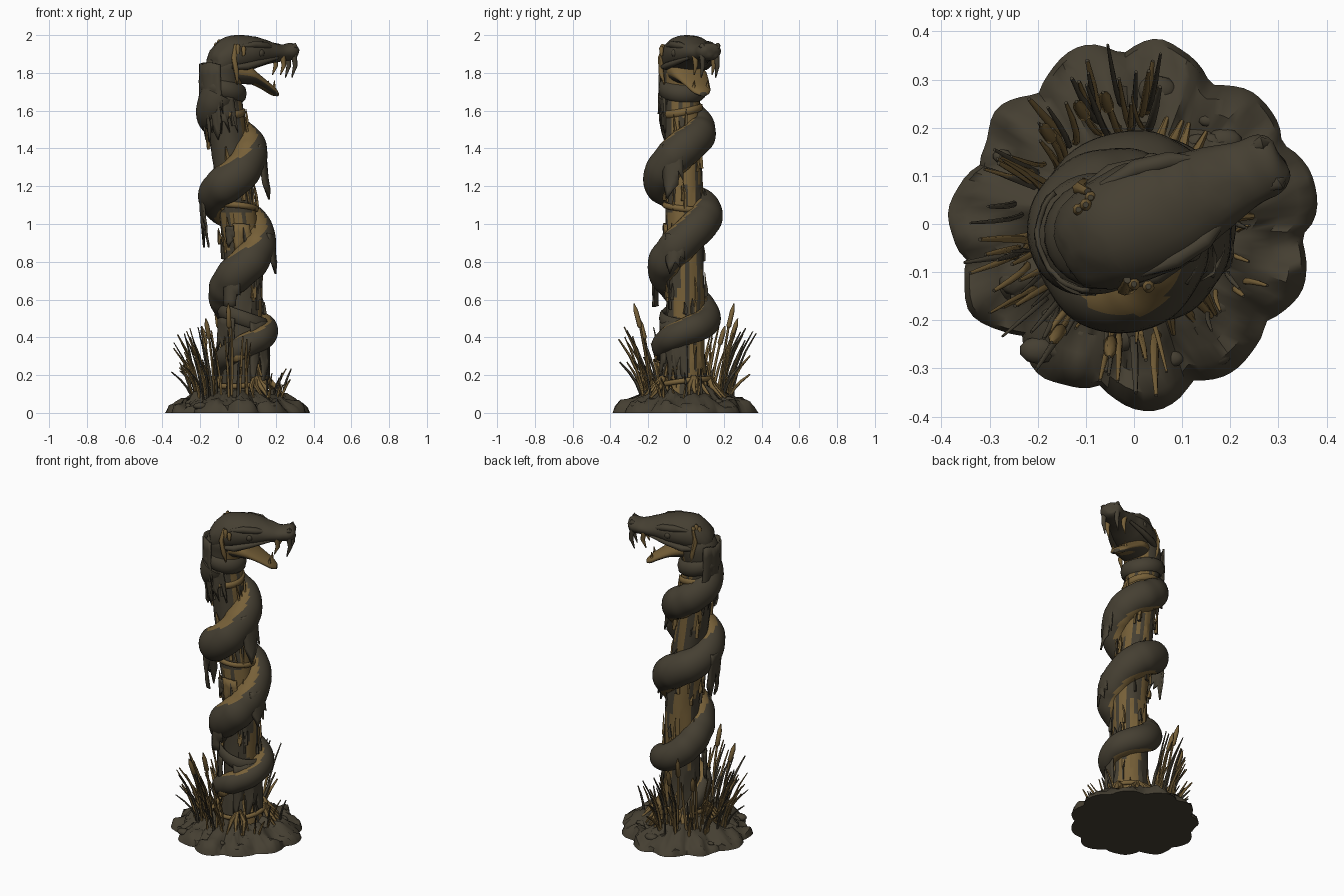
import bpy, bmesh, math, random
from mathutils import Vector, noise

if "Cube" in bpy.data.objects:
    bpy.data.objects.remove(bpy.data.objects["Cube"])

random.seed(7)
R = random.uniform


def mat(name, c):
    m = bpy.data.materials.new(name)
    m.diffuse_color = (*c, 1)
    m.use_nodes = True
    m.node_tree.nodes["Principled BSDF"].inputs["Base Color"].default_value = m.diffuse_color
    return m


DARK = mat("dark olive brown", (0.060, 0.050, 0.032))
OCHRE = mat("ochre brown", (0.185, 0.118, 0.040))
Z = Vector((0, 0, 1))


def finish(bm, name, mats, angle=40):
    bmesh.ops.recalc_face_normals(bm, faces=bm.faces)
    me = bpy.data.meshes.new(name)
    bm.to_mesh(me)
    bm.free()
    ob = bpy.data.objects.new(name, me)
    bpy.context.collection.objects.link(ob)
    for m in mats:
        me.materials.append(m)
    me.shade_smooth()
    me.set_sharp_from_angle(angle=math.radians(angle))
    return ob


def loft(bm, secs, n=8, rule=None):
    """Skin elliptical sections (centre, axis u, axis v); rule(i, angle) gives the material."""
    rings = [[bm.verts.new(c + u * math.cos(2 * math.pi * k / n) + v * math.sin(2 * math.pi * k / n))
              for k in range(n)] for c, u, v in secs]
    for i in range(len(rings) - 1):
        for k in range(n):
            f = bm.faces.new((rings[i][k], rings[i][(k + 1) % n], rings[i + 1][(k + 1) % n], rings[i + 1][k]))
            if rule:
                f.material_index = rule(i, 2 * math.pi * (k + .5) / n)
    bm.faces.new(rings[0])
    bm.faces.new(rings[-1])


def tube(bm, pts, radii, n=6, idx=0):
    secs = []
    for i, p in enumerate(pts):
        t = (pts[min(i + 1, len(pts) - 1)] - pts[max(i - 1, 0)]).normalized()
        u = t.cross(Vector((.31, .9, .2))).normalized()
        secs.append((p, u * radii[i], t.cross(u) * radii[i]))
    loft(bm, secs, n, lambda i, a: idx)


def keyed(keys, s):
    """Catmull-Rom through key tuples."""
    i = min(int(s), len(keys) - 2)
    t = s - i
    a, b, c, d = (keys[max(0, min(len(keys) - 1, j))] for j in (i - 1, i, i + 1, i + 2))
    return [.5 * (2 * q + (r - p) * t + (2 * p - 5 * q + 4 * r - w) * t * t + (3 * q - p - 3 * r + w) * t ** 3)
            for p, q, r, w in zip(a, b, c, d)]


def axis(z):
    k = max(0, min(1, (z - .8) / .9))
    return Vector((.028 - .108 * k, -.005 - .015 * k, z))


def polar(deg, r, z):
    a = math.radians(deg)
    return axis(z) + Vector((math.cos(a) * r, math.sin(a) * r, 0))


# Lobed mud mound
bm = bmesh.new()
N, prof = 120, [(.25, .13), (.4, .115), (.55, .098), (.68, .082), (.8, .062), (.9, .045), (.97, .026), (1, 0)]
rings = []
for t, h in prof:
    ring = []
    for k in range(N):
        a = 2 * math.pi * k / N
        rim = .342 + .034 * abs(math.sin(5.5 * a + .4)) ** .7 + .012 * math.sin(4 * a + 1) + .016 * noise.noise((4 * math.cos(a), 4 * math.sin(a), 4))
        x, y = math.cos(a) * rim * t, math.sin(a) * rim * t
        hz = h + (.045 * noise.noise((x * 13, y * 13, 1)) + .025 * noise.noise((x * 32, y * 32, 2)) if h else 0)
        ring.append(bm.verts.new((x, y, max(hz, .006) if h else 0)))
    rings.append(ring)
for p, q in zip(rings, rings[1:]):
    for k in range(N):
        bm.faces.new((p[k], p[(k + 1) % N], q[(k + 1) % N], q[k]))
bm.faces.new(rings[0])
bm.faces.new(rings[-1])
finish(bm, "mud_mound", [DARK], 50)

# Pebbles and clods
bm = bmesh.new()
for i in range(30):
    a, r, s = R(0, 6.28), R(.2, .33), R(.012, .032)
    g = bmesh.ops.create_icosphere(bm, subdivisions=2, radius=s)
    for v in g["verts"]:
        v.co = Vector((v.co.x * 1.4, v.co.y, v.co.z * .7)) + Vector((math.cos(a) * r, math.sin(a) * r, .125 - .27 * r))
finish(bm, "clods", [DARK])

# Rotten wooden post, dark on the front and left, pale on the back and right
bm = bmesh.new()
secs = []
for i in range(35):
    z = .06 + i * .05
    r = .105 + .04 * max(0, 1 - z / .3) - .012 * z / 1.7
    secs.append((axis(z), Vector((r, 0, 0)), Vector((0, r, 0))))
def post_rule(i, a):
    front = math.cos(a - math.radians(235)) > .1
    streak = noise.noise((i * .12, math.cos(a) * 3, math.sin(a) * 3)) > .12
    return 0 if (front and not 15 < i < 20) or streak else 1
loft(bm, secs, 28, post_rule)
for v in bm.verts:
    c = axis(v.co.z)
    v.co = c + (v.co - c) * (1 + .1 * noise.noise((v.co.x * 40, v.co.y * 40, v.co.z * 3)))
finish(bm, "wooden_post", [DARK, OCHRE], 25)

# Splintered staves around the post
bm = bmesh.new()
for i in range(80):
    z0 = random.choice((.12, .2, .55, .62, .82, .88, 1.1, 1.3, 1.42, 1.55)) + R(-.03, .03)
    d, h, w = R(0, 360), R(.06, .15), R(.007, .014)
    pts = [polar(d + R(-3, 3) * j, .106 + (.03 if z0 < .2 else 0) * (1 - j / 2) + R(0, .008), z0 + h * j / 2) for j in range(3)]
    tube(bm, pts, [w, w * .9, w * .2], 4, 0 if R(0, 1) < .3 else 1)
finish(bm, "splintered_staves", [DARK, OCHRE], 30)

# Coiled snake body: angle, height, coil radius, thickness
keys = [(-970, .12, .15, .02), (-900, .25, .12, .045), (-810, .35, .118, .058), (-720, .43, .118, .066),
        (-630, .5, .115, .075), (-540, .63, .1, .085), (-450, .77, .108, .09), (-360, .92, .098, .09),
        (-270, 1.05, .112, .09), (-180, 1.14, .11, .088), (-90, 1.24, .122, .094), (0, 1.4, .105, .09),
        (90, 1.5, .09, .085), (180, 1.6, .07, .085), (240, 1.69, .045, .09)]
M = 240
data = [keyed(keys, (len(keys) - 1) * i / M) for i in range(M + 1)]
pts = [polar(d, r, z) for d, z, r, w in data]
secs = []
for i, p in enumerate(pts):
    t = (pts[min(i + 1, M)] - pts[max(i - 1, 0)]).normalized()
    inward = axis(p.z) - p
    inward = (inward - t * inward.dot(t)).normalized()
    w = data[i][3] * (1 + .06 * noise.noise(p * 18))
    secs.append((p, inward * w, t.cross(inward) * w * 1.08))
# pale belly shows on top at the front right and underneath at the back right
def belly(i, a):
    a, az = math.degrees(a), data[i][0]
    top = 96 + 30 * math.cos(math.radians(az + 50))
    low = 268 - 20 * math.cos(math.radians(az - 45))
    return 1 if a < top or a > low else 0
bm = bmesh.new()
loft(bm, secs, 36, belly)
finish(bm, "snake_body", [DARK, OCHRE], 60)

# Head frame: u forward, s sideways
HA = math.radians(24)
F, S = Vector((math.cos(HA), math.sin(HA), 0)), Vector((-math.sin(HA), math.cos(HA), 0))
def H(u, s, z):
    return F * u + S * s + Z * z

# Neck
bm = bmesh.new()
neck = [(-.085, -.02, 1.6, .09), (-.085, -.025, 1.7, .098), (-.08, -.02, 1.78, .108), (-.065, -.02, 1.85, .11), (-.04, -.01, 1.92, .07)]
loft(bm, [(Vector((x, y, z)), F * r, S * r) for x, y, z, r in (keyed(neck, i / 4) for i in range(17))], 24,
     lambda i, a: 1 if i < 9 and math.cos(a + .3) > .45 else 0)
finish(bm, "snake_neck", [DARK, OCHRE], 60)


def jaw(bm, keys, steps, rule=None):
    n = len(keys) - 1
    loft(bm, [(H(u, 0, z), S * w, Z * h) for u, z, w, h in (keyed(keys, n * i / steps) for i in range(steps + 1))], 24, rule)


# Skull with upper jaw
bm = bmesh.new()
jaw(bm, [(-.165, 1.84, .05, .045), (-.13, 1.86, .09, .085), (-.06, 1.89, .115, .103), (.03, 1.902, .122, .098),
         (.1, 1.908, .112, .083), (.17, 1.908, .092, .062), (.25, 1.905, .07, .045), (.3, 1.912, .066, .047),
         (.328, 1.912, .052, .036), (.34, 1.908, .018, .014)], 36)
for v in bm.verts:
    v.co += Vector((1, 1, .3)) * .008 * noise.noise(v.co * 25)
finish(bm, "skull_and_upper_jaw", [DARK], 50)

# Lower jaw, pale inside the mouth
bm = bmesh.new()
jaw(bm, [(-.04, 1.81, .092, .07), (.04, 1.795, .098, .055), (.09, 1.772, .088, .036), (.15, 1.737, .07, .027),
         (.2, 1.705, .052, .024), (.228, 1.688, .022, .012)], 20,
    lambda i, a: 1 if math.sin(a) > -.25 or (i > 6 and math.sin(a) < -.8) else 0)
finish(bm, "lower_jaw", [DARK, OCHRE], 50)

# Fangs and small teeth
bm = bmesh.new()
for s in (-1, 1):
    for u, w, z, l in ((.305, .042, 1.9, .125), (.235, .052, 1.89, .10)):
        tube(bm, [H(u, s * w, z), H(u + .008, s * w, z - l * .5), H(u - .012, s * w, z - l)], [.017, .013, .003], 8, 0 if l > .11 else 1)
    tube(bm, [H(.19, s * .04, 1.72), H(.195, s * .038, 1.76)], [.01, .002], 6, 1)
finish(bm, "fangs", [DARK, OCHRE], 60)

# Brow ridges, cheek ridges, nostrils, crown nubs
bm = bmesh.new()
for s in (-1, 1):
    tube(bm, [H(-.03, s * .1, 1.94), H(.05, s * .103, 1.95), H(.12, s * .09, 1.945), H(.18, s * .065, 1.93)], [.008, .02, .02, .006], 8)
    tube(bm, [H(-.08, s * .105, 1.83), H(0, s * .115, 1.835), H(.09, s * .1, 1.855), H(.2, s * .07, 1.88)], [.01, .02, .016, .008], 8)
    tube(bm, [H(-.06, s * .1, 1.95), H(-.075, s * .114, 1.88), H(-.06, s * .117, 1.8), H(-.05, s * .104, 1.74)], [.008, .014, .014, .004], 6, 1)
    tube(bm, [H(.28, s * .045, 1.93), H(.31, s * .045, 1.943), H(.33, s * .036, 1.925)], [.008, .016, .006], 8)
for x, y, z in ((-.1, .04, 1.965), (-.115, .03, 1.95), (-.09, .055, 1.955), (0, -.125, 1.94), (.03, -.13, 1.93)):
    tube(bm, [Vector((x, y, z - .04)), Vector((x, y, z)), Vector((x, y, z + .012))], [.008, .013, .006], 8, 1)
finish(bm, "head_ridges_and_nubs", [DARK, OCHRE], 60)
bm = bmesh.new()
for s in (-1, 1):
    g = bmesh.ops.create_uvsphere(bm, u_segments=14, v_segments=10, radius=.022)
    for v in g["verts"]:
        v.co += H(.085, s * .1, 1.905)
finish(bm, "eyes", [DARK], 60)


# Torn cloth hanging around the post
def rag(name, a0, a1, z0, z1, r, m=DARK, rows=6):
    bm = bmesh.new()
    n = max(4, int((a1 - a0) / 8))
    low = [z1 + (z0 - z1) * R(0, .4) * (j % 3 != 1) for j in range(n + 1)]
    g = [[bm.verts.new(polar(a0 + (a1 - a0) * j / n + R(-1, 1), r + .009 * math.sin(j * 1.3) * i / rows + R(-.002, .002),
                             z0 + (low[j] - z0) * i / rows + R(-.006, .006))) for j in range(n + 1)] for i in range(rows + 1)]
    for j in range(n):
        for i in range(rows if j % 4 != 3 else rows // 2 + 1):
            bm.faces.new((g[i][j], g[i + 1][j], g[i + 1][j + 1], g[i][j + 1]))
    ob = finish(bm, name, [m], 50)
    mod = ob.modifiers.new("thickness", 'SOLIDIFY')
    mod.thickness = .01
    mod.offset = 0


for i, spec in enumerate([(135, 265, 1.85, 1.44, .12), (215, 300, 1.68, 1.48, .106), (165, 205, 1.17, .88, .19),
                          (-35, 0, 1.42, 1.13, .188), (-35, 0, .95, .74, .178), (-125, -95, .76, .56, .175),
                          (-75, 5, .48, .13, .135), (190, 250, .5, .32, .135), (230, 255, .99, .88, .115)]):
    rag("torn_cloth_%d" % (i + 1), *spec)
rag("pale_patch", 248, 285, .36, .27, .155, OCHRE, 3)
rag("pale_strip", 250, 300, 1.0, .84, .108, OCHRE, 3)


# Cloth and rope bands wrapped on the post
def band(name, z, r, w, h, tilt, phase, m):
    bm = bmesh.new()
    rings = []
    for k in range(40):
        a = 2 * math.pi * k / 40
        c = axis(z) + Vector((math.cos(a) * r, math.sin(a) * r, tilt * math.cos(a - phase)))
        o = Vector((math.cos(a), math.sin(a), 0))
        rings.append([bm.verts.new(c + o * w * math.cos(b * math.pi / 4) + Z * h * math.sin(b * math.pi / 4)) for b in range(8)])
    for k in range(40):
        p, q = rings[k], rings[(k + 1) % 40]
        for b in range(8):
            bm.faces.new((p[b], p[(b + 1) % 8], q[(b + 1) % 8], q[b]))
    finish(bm, name, [m], 60)


band("neck_wrap", 1.71, .104, .022, .045, -.02, .3, DARK)
band("rope_low", .16, .14, .012, .014, .02, 1, OCHRE)
band("rope_mid", 1.09, .105, .012, .016, .015, 4, OCHRE)
band("rope_high", 1.6, .096, .012, .02, .02, 2, OCHRE)
band("cloth_wrap_low", .5, .12, .018, .04, -.04, 0, DARK)

# Claw-like roots
bm = bmesh.new()
for d in (-62, 200, 70, 130, 20):
    for j in range(4):
        e = d + (j - 1.5) * 9
        tube(bm, [polar(d, .13, .19), polar(e, .17, .14), polar(e + R(-4, 4), .23, .08)], [.016, .013, .005], 6, 1)
finish(bm, "roots", [OCHRE, OCHRE], 60)

# Reeds and bulrushes, thick on the left, sparse on the right
bm = bmesh.new()
def reed(deg, r, h, lean, w, idx, head=False):
    a = math.radians(deg)
    o, s = Vector((math.cos(a), math.sin(a), 0)), Vector((-math.sin(a), math.cos(a), 0))
    k = R(-.04, .04)
    P = [o * (r + lean * t * t) + s * k * t + Z * (.05 + (h - .05) * t) for t in (0, .25, .5, .75, 1)]
    tube(bm, P, [w, w, w, w * .9, w * .5], 6, idx)
    if head:
        tube(bm, [P[3], P[3].lerp(P[4], .1), P[3].lerp(P[4], .7), P[4]], [.005, .014, .013, .003], 8, 1)
for i in range(68):
    d = R(80, 285)
    reed(d, R(.18, .25), R(.2, .46), R(.05, .13), R(.005, .009), 0 if R(0, 1) < .35 else 1)
for i in range(10):
    reed(R(-50, 35), R(.2, .26), R(.14, .27), R(.02, .07), R(.005, .007), 0 if R(0, 1) < .5 else 1)
for d, r, h in ((255, .2, .58), (235, .22, .5), (110, .2, .58), (98, .2, .5), (140, .2, .46)):
    reed(d, r, h, .08, .007, 1, True)
finish(bm, "reeds", [DARK, OCHRE], 60)
